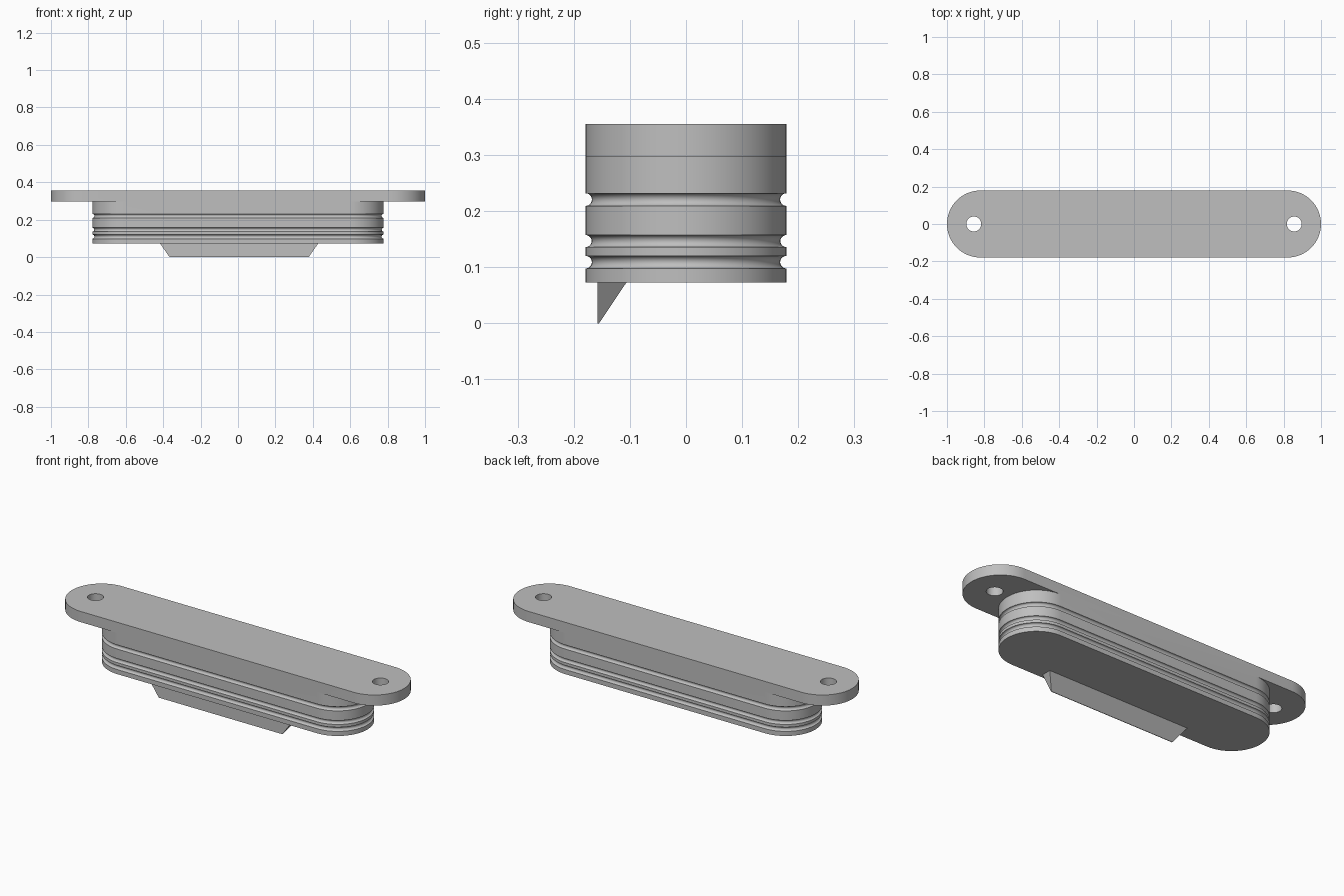
import bpy, bmesh
from math import sin, cos, pi

if "Cube" in bpy.data.objects:
    bpy.data.objects.remove(bpy.data.objects["Cube"])

R = 0.179            # half width of plate and plug
PLATE_C, PLUG_C = 1 - R, 0.60   # centres of the rounded ends
Z_TOP, Z_UNDER, Z_PLUG = 0.355, 0.297, 0.073
HOLE_X, HOLE_R = 0.857, 0.04
SEG = 32

grey = bpy.data.materials.new("plain grey")
grey.diffuse_color = (0.52, 0.52, 0.52, 1)
grey.use_nodes = True
grey.node_tree.nodes["Principled BSDF"].inputs["Base Color"].default_value = grey.diffuse_color


def arc(cx, r, a0, a1, n=SEG):
    return [(cx + r * cos(a0 + (a1 - a0) * i / n), r * sin(a0 + (a1 - a0) * i / n))
            for i in range(n + 1)]


def stadium(c, r):
    return arc(c, r, -pi / 2, pi / 2) + arc(-c, r, pi / 2, 1.5 * pi)


def ring(bm, pts, z):
    return [bm.verts.new((x, y, z)) for x, y in pts]


def wall(bm, a, b):
    n = len(a)
    for i in range(n):
        bm.faces.new((a[i], a[(i + 1) % n], b[(i + 1) % n], b[i]))


def fill(bm, loops, z):
    """Flat face at height z: first loop is the outline, the rest are holes."""
    edges = []
    for pts in loops:
        v = ring(bm, pts, z)
        edges += [bm.edges.new((v[i - 1], v[i])) for i in range(len(v))]
    bmesh.ops.triangle_fill(bm, edges=edges, use_beauty=True, normal=(0, 0, 1))


def finish(bm, name):
    bmesh.ops.remove_doubles(bm, verts=bm.verts[:], dist=1e-5)
    bmesh.ops.recalc_face_normals(bm, faces=bm.faces[:])
    me = bpy.data.meshes.new(name)
    bm.to_mesh(me)
    bm.free()
    me.materials.append(grey)
    ob = bpy.data.objects.new(name, me)
    bpy.context.collection.objects.link(ob)
    bpy.ops.object.select_all(action='DESELECT')
    ob.select_set(True)
    bpy.context.view_layer.objects.active = ob
    bpy.ops.object.shade_smooth_by_angle(angle=pi / 6)


bm = bmesh.new()

# top plate: outline with extra points where the plug's rounded ends begin
outline = (arc(PLATE_C, R, -pi / 2, pi / 2) + [(PLUG_C, R), (-PLUG_C, R)]
           + arc(-PLATE_C, R, pi / 2, 1.5 * pi) + [(-PLUG_C, -R), (PLUG_C, -R)])
holes = [[(s * HOLE_X + x, y) for x, y in arc(0, HOLE_R, 0, 2 * pi)[:-1]] for s in (-1, 1)]
fill(bm, [outline] + holes, Z_TOP)
for loop in [outline] + holes:
    wall(bm, ring(bm, loop, Z_UNDER), ring(bm, loop, Z_TOP))

# crescent undersides of the two overhanging ends, each with its screw hole
crescent = arc(PLATE_C, R, -pi / 2, pi / 2) + arc(PLUG_C, R, pi / 2, -pi / 2)
for s, hole in zip((-1, 1), holes):
    fill(bm, [[(s * x, y) for x, y in crescent], hole], Z_UNDER)

# plug: rounded-end wall with three half-round grooves
profile = [(0, Z_UNDER)]
for z, r in ((0.2205, 0.0113), (0.1465, 0.0108), (0.109, 0.0112)):
    profile += [(r * sin(pi * i / 10), z + r * cos(pi * i / 10)) for i in range(11)]
profile.append((0, Z_PLUG))
rings = [ring(bm, stadium(PLUG_C, R - inset), z) for inset, z in profile]
for a, b in zip(rings, rings[1:]):
    wall(bm, a, b)
bm.faces.new(rings[-1])
finish(bm, "plate_with_grooved_plug")

# wedge-shaped catch under the plug
bm = bmesh.new()
for half, y_back, z in ((0.423, -0.106, Z_PLUG), (0.372, -0.155, 0)):
    for s in (-1, 1):
        for y in (-0.158, y_back):
            bm.verts.new((0.006 + s * half, y, z))
bmesh.ops.convex_hull(bm, input=bm.verts[:])
finish(bm, "wedge_catch")
